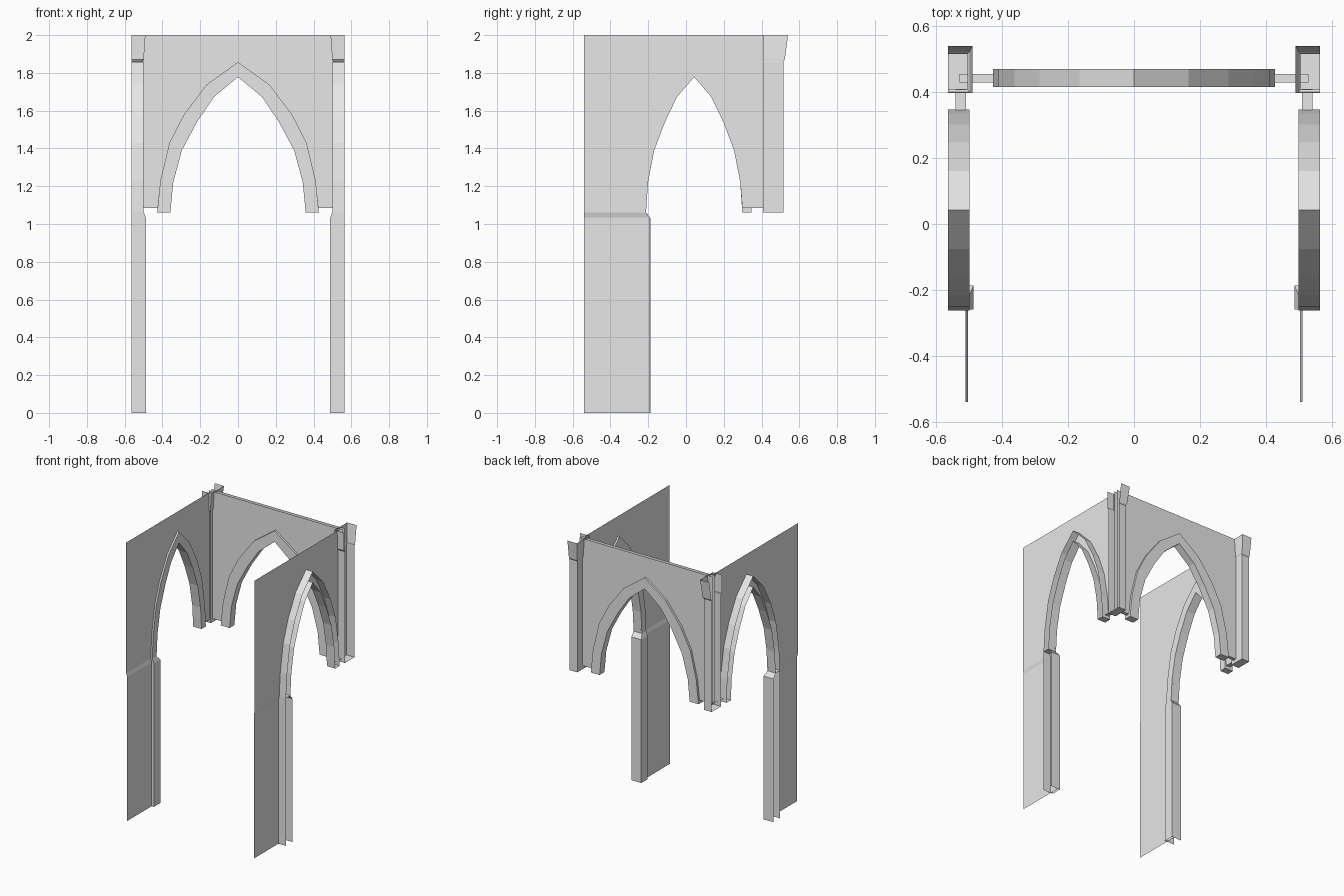
import bpy

if "Cube" in bpy.data.objects:
    bpy.data.objects.remove(bpy.data.objects["Cube"])

stone = bpy.data.materials.new("pale_grey_stone")
stone.diffuse_color = (0.8, 0.8, 0.8, 1)
stone.use_nodes = True
stone.node_tree.nodes["Principled BSDF"].inputs["Base Color"].default_value = stone.diffuse_color

# Half outlines of the pointed arch: (half width, height), from foot to apex
OUTER = [(.428, 1.062), (.411, 1.23), (.363, 1.43), (.286, 1.58), (.166, 1.738), (0, 1.857)]
INNER = [(.358, 1.062), (.343, 1.22), (.297, 1.39), (.217, 1.54), (.127, 1.673), (0, 1.778)]


def build(name, verts, faces):
    mesh = bpy.data.meshes.new(name)
    mesh.from_pydata(verts, [], faces)
    mesh.materials.append(stone)
    ob = bpy.data.objects.new(name, mesh)
    bpy.context.collection.objects.link(ob)
    return ob


def full(half, scale=1, centre=0):
    """Mirror a half outline into a whole arch line."""
    left = [(centre - u * scale, z) for u, z in half]
    right = [(centre + u * scale, z) for u, z in reversed(half[:-1])]
    return left + right


def arch_band(name, outer, inner, near, far, place, open_far=False):
    """Moulding between two arch lines, running in depth from near to far."""
    n = len(outer)
    verts = [place(u, d, z) for line, d in
             ((outer, near), (inner, near), (inner, far), (outer, far)) for u, z in line]
    faces = []
    for r in range(4):
        if open_far and r == 2:
            continue
        s = (r + 1) % 4
        faces += [(r * n + i, r * n + i + 1, s * n + i + 1, s * n + i) for i in range(n - 1)]
    faces += [(0, n, 2 * n, 3 * n), tuple(k * n + n - 1 for k in (3, 2, 1, 0))]   # feet
    return build(name, verts, faces)


def loft(name, rings, bottom=False):
    """Open skin through stacked open outlines of equal length."""
    n = len(rings[0])
    verts = [p for ring in rings for p in ring]
    faces = [(k * n + i, k * n + i + 1, (k + 1) * n + i + 1, (k + 1) * n + i)
             for k in range(len(rings) - 1) for i in range(n - 1)]
    if bottom:
        faces.append(tuple(reversed(range(n))))
    return build(name, verts, faces)


def channel(s, x_in, x_out, y0, y1, z):
    """Three-sided outline, open towards the outside."""
    return [(s * x_out, y0, z), (s * x_in, y0, z), (s * x_in, y1, z), (s * x_out, y1, z)]


# Back wall: two thin skins around the arch, joined along the lower ends
arch = full(OUTER)
for y, side in ((.43, "front"), (.455, "rear")):
    line = [(-.53, 2), (-.53, 1.085), (-.426, 1.085)] + arch[1:-1] + [(.426, 1.085), (.53, 1.085), (.53, 2)]
    build("back_wall_" + side, [(x, y, z) for x, z in line], [tuple(range(len(line)))])
for s in (-1, 1):
    build("back_wall_underside",
          [(s * x, y, 1.085) for x, y in ((.426, .43), (.53, .43), (.53, .455), (.426, .455))],
          [(0, 1, 2, 3)])
arch_band("back_arch", arch, full(INNER), .415, .47, lambda u, d, z: (u, d, z))

# Side bays, mirrored left and right
K, C = .712, .043
s_out, s_in = full(OUTER, K, C), full(INNER, K, C)
for s, tag in ((-1, "left"), (1, "right")):
    # wall sheet with pointed opening, sloping ledge and lower panel
    xu, xl = .511, .504
    line = [(-.54, 2), (-.54, 1.06), (s_in[0][0], 1.06)] + s_in[1:-1]
    line += [(s_in[-1][0], 1.085), (.41, 1.085), (.41, 2)]
    build(tag + "_wall", [(s * xu, y, z) for y, z in line], [tuple(range(len(line)))])
    loft(tag + "_lower_wall", [[(s * xl, -.54, 0), (s * xl, -.19, 0)],
                               [(s * xl, -.54, 1.035), (s * xl, -.19, 1.035)],
                               [(s * xu, -.54, 1.06), (s * xu, -.213, 1.06)]])
    build(tag + "_wall_underside",
          [(s * x, y, 1.085) for x, y in ((.509, .345), (.541, .345), (.541, .41), (.509, .41))],
          [(0, 1, 2, 3)])
    # arch moulding, open on the outside
    arch_band(tag + "_arch", s_out, s_in, .499, .565, lambda u, d, z: (s * d, u, z), True)
    # front pier with chamfered top
    loft(tag + "_pier", [channel(s, .487, .565, -.26, -.187, 0),
                         channel(s, .487, .565, -.26, -.187, 1.03),
                         channel(s, .499, .565, -.26, -.213, 1.062)])
    # rear corner shaft and its flared capital
    loft(tag + "_corner_shaft", [channel(s, .503, .565, .408, .516, 1.06),
                                 channel(s, .503, .565, .408, .516, 1.87)], True)
    loft(tag + "_capital", [channel(s, .505, .565, .408, .516, 1.86),
                            channel(s, .499, .565, .4, .523, 1.87),
                            channel(s, .49, .565, .397, .54, 2)])
